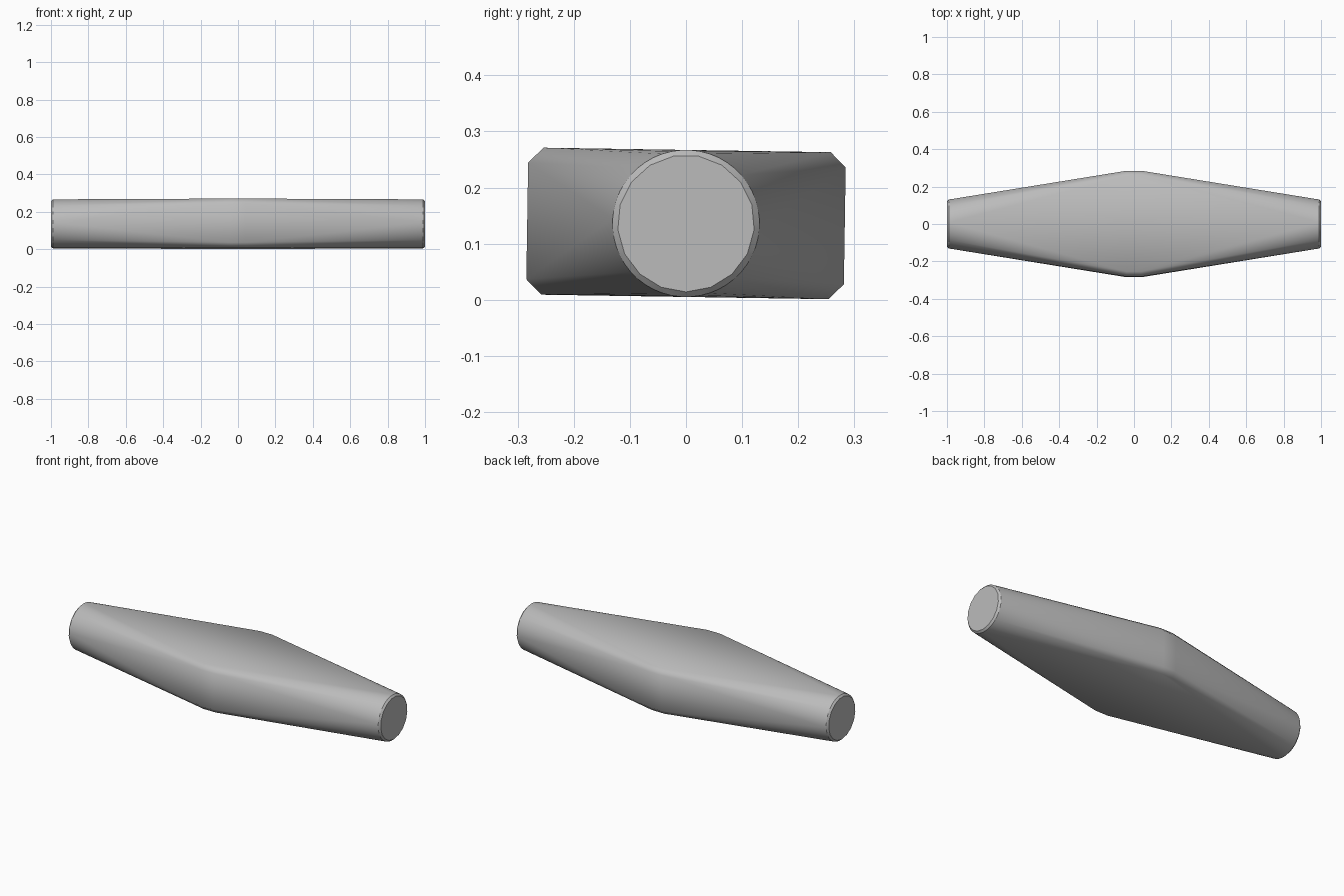
import bpy
import bmesh
from math import cos, sin, pi, radians
from mathutils import Matrix, Vector

cube = bpy.data.objects.get("Cube")
if cube:
    bpy.data.objects.remove(cube, do_unlink=True)

MID_Z = 0.136

# Plain grey material
grey = bpy.data.materials.new("plain_grey")
grey.use_nodes = True
colour = (0.5, 0.5, 0.5, 1)
grey.diffuse_color = colour
grey.node_tree.nodes["Principled BSDF"].inputs["Base Color"].default_value = colour


def circle(x, radius, sides):
    """Upright ring of points around the long axis."""
    return [Vector((x, radius * sin(2 * pi * (i + 0.5) / sides),
                    radius * cos(2 * pi * (i + 0.5) / sides))) for i in range(sides)]


def chamfered_box(x, half_w, half_h, cut, tilt):
    """Upright rectangle with cut corners, turned slightly about the long axis."""
    turn = Matrix.Rotation(tilt, 3, 'X')
    return [turn @ Vector((x, sy * y, sz * z))
            for sy in (-1, 1) for sz in (-1, 1)
            for y, z in ((half_w - cut, half_h), (half_w, half_h - cut))]


# Tapered body: round ends with a small bevel, wide chamfered middle
bm = bmesh.new()
points = []
for side in (-1, 1):
    points += circle(side, 0.122, 17)
    points += circle(side * 0.99, 0.131, 48)
    points += chamfered_box(side * 0.04, 0.283, 0.131, 0.027, radians(-0.9))
for p in points:
    bm.verts.new(p + Vector((0, 0, MID_Z)))
bmesh.ops.convex_hull(bm, input=bm.verts[:])
bmesh.ops.dissolve_limit(bm, angle_limit=radians(0.1), verts=bm.verts[:], edges=bm.edges[:])
bmesh.ops.recalc_face_normals(bm, faces=bm.faces[:])

mesh = bpy.data.meshes.new("tapered_body")
bm.to_mesh(mesh)
bm.free()
mesh.materials.append(grey)
body = bpy.data.objects.new("tapered_body", mesh)
bpy.context.collection.objects.link(body)

# Smooth sides, sharp end rims and middle corners
bpy.ops.object.select_all(action='DESELECT')
body.select_set(True)
bpy.context.view_layer.objects.active = body
bpy.ops.object.shade_smooth_by_angle(angle=radians(30))
